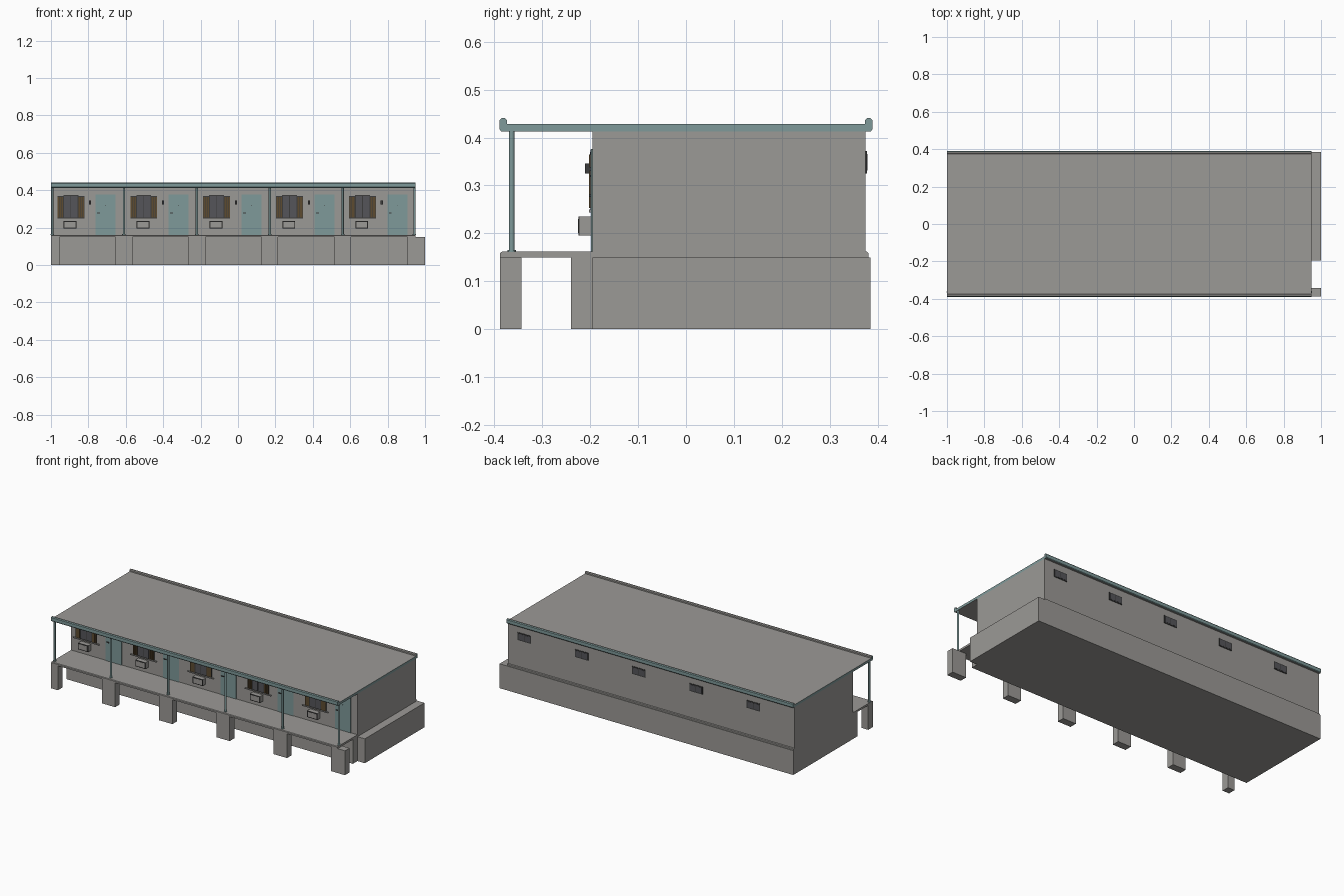
import bpy, bmesh
from mathutils import Vector

if "Cube" in bpy.data.objects:
    bpy.data.objects.remove(bpy.data.objects["Cube"], do_unlink=True)


def material(name, rgb):
    m = bpy.data.materials.new(name)
    m.use_nodes = True
    m.diffuse_color = (*rgb, 1)
    bsdf = next(n for n in m.node_tree.nodes if n.type == 'BSDF_PRINCIPLED')
    bsdf.inputs["Base Color"].default_value = (*rgb, 1)
    return m


GREY = material("concrete grey", (0.33, 0.32, 0.305))
TEAL = material("muted teal", (0.21, 0.32, 0.32))
BROWN = material("shutter brown", (0.11, 0.07, 0.03))
GLASS = material("dark glass", (0.09, 0.09, 0.10))
DARK = material("dark metal", (0.045, 0.045, 0.045))


def finish(name, bm, *mats):
    bmesh.ops.recalc_face_normals(bm, faces=bm.faces)
    mesh = bpy.data.meshes.new(name)
    bm.to_mesh(mesh)
    bm.free()
    for m in mats:
        mesh.materials.append(m)
    ob = bpy.data.objects.new(name, mesh)
    bpy.context.collection.objects.link(ob)
    return ob


def box(name, x, y, z, mat):
    """Box from (min, max) ranges on each axis."""
    bm = bmesh.new()
    bmesh.ops.create_cube(bm, size=1)
    for v in bm.verts:
        v.co = Vector([(r[0] + r[1]) / 2 + c * (r[1] - r[0])
                       for r, c in zip((x, y, z), v.co)])
    return finish(name, bm, mat)


def extrude_x(name, profile, x, *mats):
    """Solid with a (y, z) profile running along x."""
    bm = bmesh.new()
    face = bm.faces.new([bm.verts.new((x[0], y, z)) for y, z in profile])
    new = bmesh.ops.extrude_face_region(bm, geom=[face])["geom"]
    bmesh.ops.translate(bm, vec=(x[1] - x[0], 0, 0),
                        verts=[g for g in new if isinstance(g, bmesh.types.BMVert)])
    return finish(name, bm, *mats)


def cylinder(name, center, radius, depth, mat, sides=12):
    bm = bmesh.new()
    bmesh.ops.create_cone(bm, cap_ends=True, segments=sides, radius1=radius,
                          radius2=radius, depth=depth)
    bmesh.ops.translate(bm, verts=bm.verts, vec=center)
    ob = finish(name, bm, mat)
    for p in ob.data.polygons:
        p.use_smooth = abs(p.normal.z) < 0.5
    return ob


LEFT, RIGHT, UNITS = -1.0, 0.95, 5
STEP = (RIGHT - LEFT) / UNITS
WALL = -0.195
FLOOR, EAVES = 0.162, 0.413

# Foundation, side ledge and main block
box("foundation", (LEFT, RIGHT), (-0.24, 0.385), (0, 0.15), GREY)
box("side_ledge", (RIGHT, 1.0), (WALL, 0.385), (0, 0.15), GREY)
box("main_walls", (LEFT, RIGHT), (WALL, 0.375), (0.15, EAVES), GREY)

# Porch floor slabs, jointed in the middle of each unit
joints = [LEFT] + [LEFT + (i + 0.5) * STEP for i in range(UNITS)] + [RIGHT]
slab = [(-0.388, 0.15), (-0.388, 0.159), (-0.384, FLOOR), (0.377, FLOOR),
        (0.381, 0.159), (0.381, 0.15)]
for a, b in zip(joints, joints[1:]):
    extrude_x("floor_slab", slab, (a, b), GREY)

# Roof with raised rounded lips; ends and outer edges are teal
half = [(0.374, 0.428), (0.374, 0.436), (0.378, 0.441), (0.385, 0.441),
        (0.389, 0.436), (0.389, 0.417), (0.386, EAVES)]
roof = extrude_x("roof", half + [(-y, z) for y, z in reversed(half)],
                 (LEFT, RIGHT), GREY, TEAL)
for p in roof.data.polygons:
    outer = abs(p.center.y) > 0.38 and p.normal.y * p.center.y > 0
    p.material_index = int(abs(p.normal.x) > 0.5 or outer)

# Porch piers and posts on each unit boundary
for i in range(UNITS + 1):
    x = LEFT + i * STEP
    pier = (max(x - 0.045, LEFT), x + 0.045 if i < UNITS else 1.0)
    box("porch_pier", pier, (-0.388, -0.343), (0, 0.15), GREY)
    px = min(max(x, LEFT + 0.007), RIGHT - 0.007)
    cylinder("porch_post", (px, -0.364, (FLOOR + EAVES) / 2), 0.006,
             EAVES - FLOOR, TEAL)
    cylinder("post_foot", (px, -0.364, FLOOR + 0.001), 0.009, 0.004, TEAL)

for i in range(UNITS):
    x0 = LEFT + i * STEP

    def part(name, x, y, z, mat):
        box(name, (x0 + x[0], x0 + x[1]), y, z, mat)

    # Door with handle and peephole
    part("door", (0.238, 0.346), (-0.198, WALL), (FLOOR, 0.376), TEAL)
    part("door_handle", (0.246, 0.262), (-0.203, -0.198), (0.276, 0.281), DARK)
    part("door_peephole", (0.290, 0.294), (-0.200, -0.198), (0.318, 0.322), DARK)

    # Window: dark frame, glass panes, mullions, sill
    part("window_frame", (0.066, 0.146), (-0.199, WALL), (0.25, 0.375), DARK)
    for a in (0.070, 0.108):
        part("window_pane", (a, a + 0.034), (-0.200, -0.198), (0.255, 0.370), GLASS)
    part("window_sill", (0.018, 0.194), (-0.203, WALL), (0.244, 0.250), GREY)

    # Slatted shutters on both sides of the window
    for a in (0.034, 0.146):
        part("shutter_frame", (a, a + 0.032), (-0.199, WALL), (0.25, 0.368), DARK)
        for k in range(3):
            s = a + 0.002 + k * 0.0100
            part("shutter_slat", (s, s + 0.008), (-0.202, -0.199), (0.253, 0.365), BROWN)

    # Air conditioner with a dark rim and pale grille
    part("air_conditioner", (0.068, 0.136), (-0.222, WALL), (0.196, 0.235), GREY)
    part("conditioner_rim", (0.068, 0.136), (-0.224, -0.222), (0.196, 0.235), DARK)
    part("conditioner_grille", (0.073, 0.131), (-0.225, -0.223), (0.201, 0.230), GREY)

    # Wall lamp
    part("lamp_bracket", (0.205, 0.213), (-0.203, WALL), (0.330, 0.338), DARK)
    part("wall_lamp", (0.203, 0.215), (-0.211, -0.201), (0.325, 0.346), DARK)

    # High rear window
    part("rear_window_frame", (0.232, 0.322), (0.375, 0.378), (0.325, 0.372), DARK)
    for a in (0.238, 0.279):
        part("rear_window_pane", (a, a + 0.037), (0.377, 0.379), (0.331, 0.366), GLASS)
